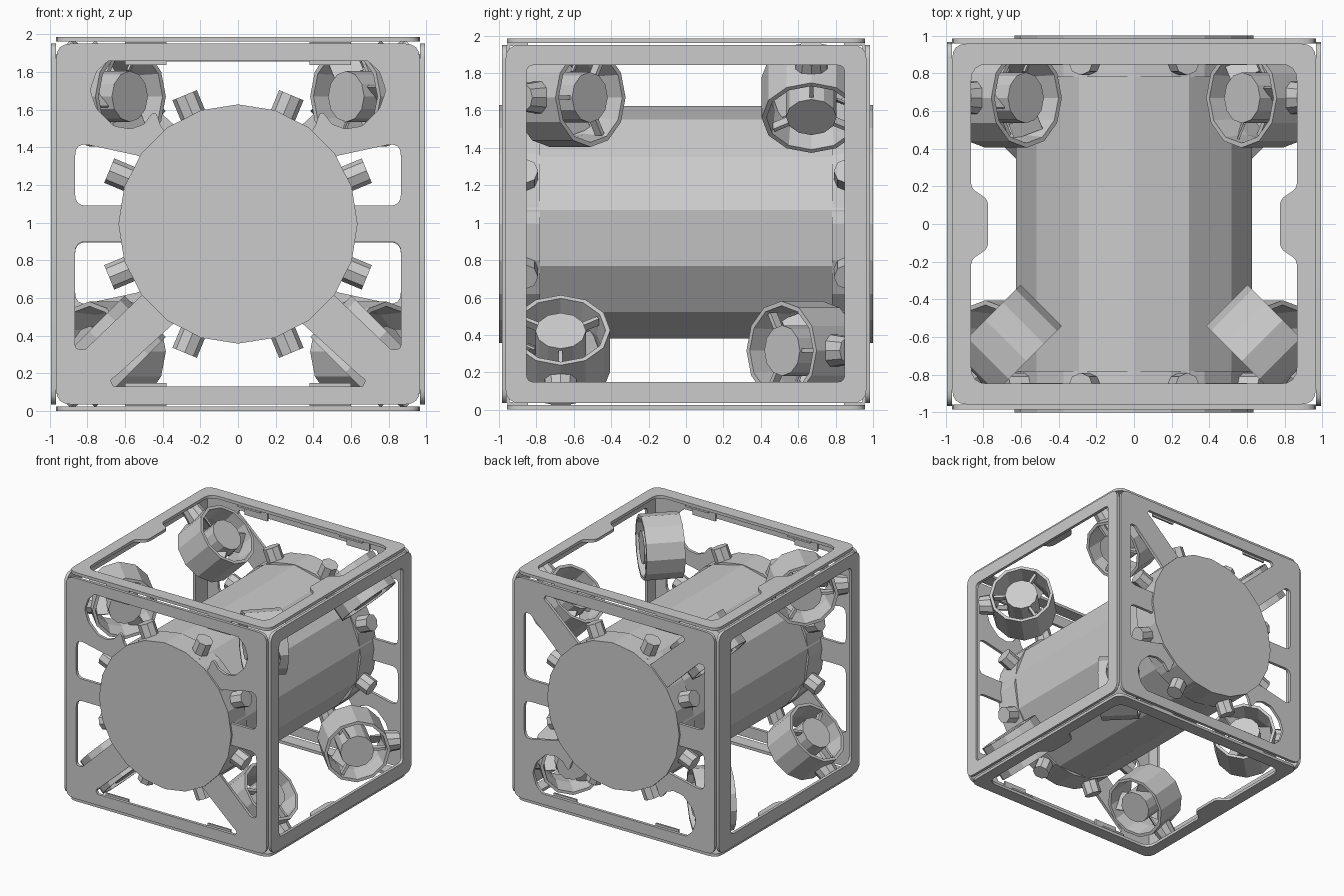
import bpy, bmesh, math
from mathutils import Matrix, Vector

if "Cube" in bpy.data.objects:
    bpy.data.objects.remove(bpy.data.objects["Cube"])

ZC = 0.993          # height of the model centre
FLIP = Matrix.Rotation(math.pi, 4, 'X')
UP = Matrix.Translation((0, 0, ZC))


def frame(x, y, z, o=(0, 0, 0)):
    m = Matrix((x, y, z)).transposed().to_4x4()
    m.translation = Vector(o)
    return m


def add(name, mesh, m):
    ob = bpy.data.objects.new(name, mesh)
    bpy.context.collection.objects.link(ob)
    ob.matrix_world = UP @ m
    return ob


def fillet(pts):
    """Round the corners of a polygon of (x, y, radius) points."""
    out = []
    for i, (x, y, r) in enumerate(pts):
        p = Vector((x, y))
        if r == 0:
            out.append(p)
            continue
        a = Vector(pts[i - 1][:2]) - p
        b = Vector(pts[(i + 1) % len(pts)][:2]) - p
        t = r / math.tan(a.angle(b) / 2)
        t = min(t, a.length * .48, b.length * .48)
        s, e = p + a.normalized() * t, p + b.normalized() * t
        for k in range(5):
            f = k / 4
            out.append(s * (1 - f) ** 2 + p * (2 * f * (1 - f)) + e * f * f)
    return out


def rect(x0, x1, y0, y1, r):
    return [(x0, y0, r), (x1, y0, r), (x1, y1, r), (x0, y1, r)]


def mirror(half):
    return half + [(-x, y, r) for x, y, r in reversed(half) if x > 0]


def plate(loops, thick):
    """Flat sheet: the first loop is the outline, the others are holes."""
    cu = bpy.data.curves.new("outline", 'CURVE')
    cu.dimensions, cu.fill_mode, cu.extrude = '2D', 'BOTH', thick / 2
    for loop in loops:
        pts = fillet(loop)
        s = cu.splines.new('POLY')
        s.points.add(len(pts) - 1)
        for q, p in zip(s.points, pts):
            q.co = (p.x, p.y, 0, 1)
        s.use_cyclic_u = True
    ob = bpy.data.objects.new("outline", cu)
    bpy.context.collection.objects.link(ob)
    dg = bpy.context.evaluated_depsgraph_get()
    me = bpy.data.meshes.new_from_object(ob.evaluated_get(dg))
    bpy.data.objects.remove(ob)
    return me


def cyl(bm, r, depth, n, m=Matrix(), r2=None):
    bmesh.ops.create_cone(bm, cap_ends=True, segments=n, radius1=r,
                          radius2=r if r2 is None else r2, depth=depth, matrix=m)


def to_mesh(bm, name):
    me = bpy.data.meshes.new(name)
    bmesh.ops.recalc_face_normals(bm, faces=bm.faces)
    bm.to_mesh(me)
    bm.free()
    return me


X, Y, Z = Vector((1, 0, 0)), Vector((0, 1, 0)), Vector((0, 0, 1))
outer = rect(-.965, .965, -.958, .958, .08)

# end panels: openings around the arms that carry the hull (z relative to centre)
top_hole = mirror([(0, .45, 0), (.36, .45, 0), (.41, .52, .03), (.44, .61, .05),
                   (.50, .53, .04), (.57, .505, .05), (.66, .52, .06), (.75, .61, .08),
                   (.785, .71, .08), (.75, .81, .05), (.69, .865, 0)])
bottom_hole = mirror([(0, -.45, 0), (.30, -.49, 0), (.64, -.80, .02),
                      (.68, -.83, .02), (.66, -.863, .01)])
upper_side = [(.54, .097, 0), (.865, .097, .06), (.865, .435, .06), (.54, .365, 0), (.45, .33, 0)]
lower_side = [(.54, -.093, 0), (.865, -.093, .06), (.865, -.665, .03), (.81, -.665, .02), (.45, -.32, 0)]
sides = [[(s * x, y, r) for x, y, r in h] for h in (upper_side, lower_side) for s in (1, -1)]
end = plate([outer, top_hole, bottom_hole] + sides, .025)
front = frame(X, Z, -Y, (0, -.972, 0))
add("front_panel", end, front)
add("back_panel", end, FLIP @ front)

# top and bottom panels, with a tab halfway along each side
lid_hole = mirror([(.865, -.848, .09), (.865, -.19, .06), (.775, -.13, .06),
                   (.775, .13, .06), (.865, .19, .06), (.865, .848, .09)])
lid = plate([outer, lid_hole], .025)
lid_m = Matrix.Translation((0, 0, .9805))
add("top_panel", lid, lid_m)
add("bottom_panel", lid, FLIP @ lid_m)

# side panels
for name, s, y1 in (("right", 1, .848), ("left", -1, .80)):
    me = plate([outer, rect(-.852, y1, -.845, .85, .04)], .025)
    add(name + "_panel", me, frame(Y, Z, X, (s * .98, 0, 0)))

# hull: thirteen-sided drum with rounder end caps
bm = bmesh.new()
cyl(bm, .63, 1.9, 13, frame(-X, Z, Y))
add("hull", to_mesh(bm, "hull"), Matrix())
for s in (-1, 1):
    bm = bmesh.new()
    cyl(bm, .635, .22, 20, frame(Z, X, Y, (0, s * .89, 0)))
    add("end_cap", to_mesh(bm, "end_cap"), Matrix())

# radial studs around each end of the hull
bm = bmesh.new()
for s in (-1, 1):
    for k in range(8):
        a = math.radians(22.5 + 45 * k)
        d = Vector((math.cos(a), 0, math.sin(a)))
        cyl(bm, .07, .16, 8, frame(Y, d.cross(Y), d, d * .66 + Y * s * .86))
add("hull_studs", to_mesh(bm, "hull_studs"), Matrix())

# thruster: twelve-sided duct, hub, blades, struts and a mounting boss
bm = bmesh.new()
rings = []
for r, z in ((.265, -.155), (.265, .155), (.24, .155), (.225, 0), (.24, -.155)):
    rings.append([bm.verts.new((r * math.cos(k * math.pi / 6), r * math.sin(k * math.pi / 6), z))
                  for k in range(12)])
for i in range(5):
    a, b = rings[i], rings[(i + 1) % 5]
    for k in range(12):
        bm.faces.new((a[k], a[(k + 1) % 12], b[(k + 1) % 12], b[k]))
cyl(bm, .135, .30, 12)
for k in range(3):
    turn = Matrix.Rotation(math.radians(120 * k), 4, 'Z')
    bmesh.ops.create_cube(bm, size=1, matrix=turn @ Matrix.Translation((.18, 0, .11))
                          @ Matrix.Diagonal((.10, .022, .05, 1)))
    bmesh.ops.create_cube(bm, size=1, matrix=turn @ Matrix.Translation((.175, 0, -.06))
                          @ Matrix.Rotation(.8, 4, 'X') @ Matrix.Diagonal((.09, .16, .012, 1)))
cyl(bm, .09, .12, 10, frame(Y, Z, X, (.30, 0, 0)), .075)
thruster = to_mesh(bm, "thruster")
for s in (1, -1):
    for centre, axis, mount in (((.68 * s, -.62, .677), (s, 1, 0), (s, -1, 0)),
                                ((.68 * s, .67, .677), (s, 0, -1), (s, 0, 1))):
        z, x = Vector(axis).normalized(), Vector(mount).normalized()
        m = frame(x, z.cross(x), z, centre)
        add("thruster_upper", thruster, m)
        add("thruster_lower", thruster, FLIP @ m)

# small angle brackets joining the end panels to top and bottom
bm = bmesh.new()
for sx in (-1, 1):
    for sy in (-1, 1):
        for sz in (-1, 1):
            for pos, size in (((.49, .952, .90), (.22, .015, .11)),
                              ((.49, .90, .960), (.22, .11, .015))):
                c = Vector((sx * pos[0], sy * pos[1], sz * pos[2]))
                bmesh.ops.create_cube(bm, size=1, matrix=Matrix.Translation(c)
                                      @ Matrix.Diagonal((*size, 1)))
add("angle_brackets", to_mesh(bm, "angle_brackets"), Matrix())
